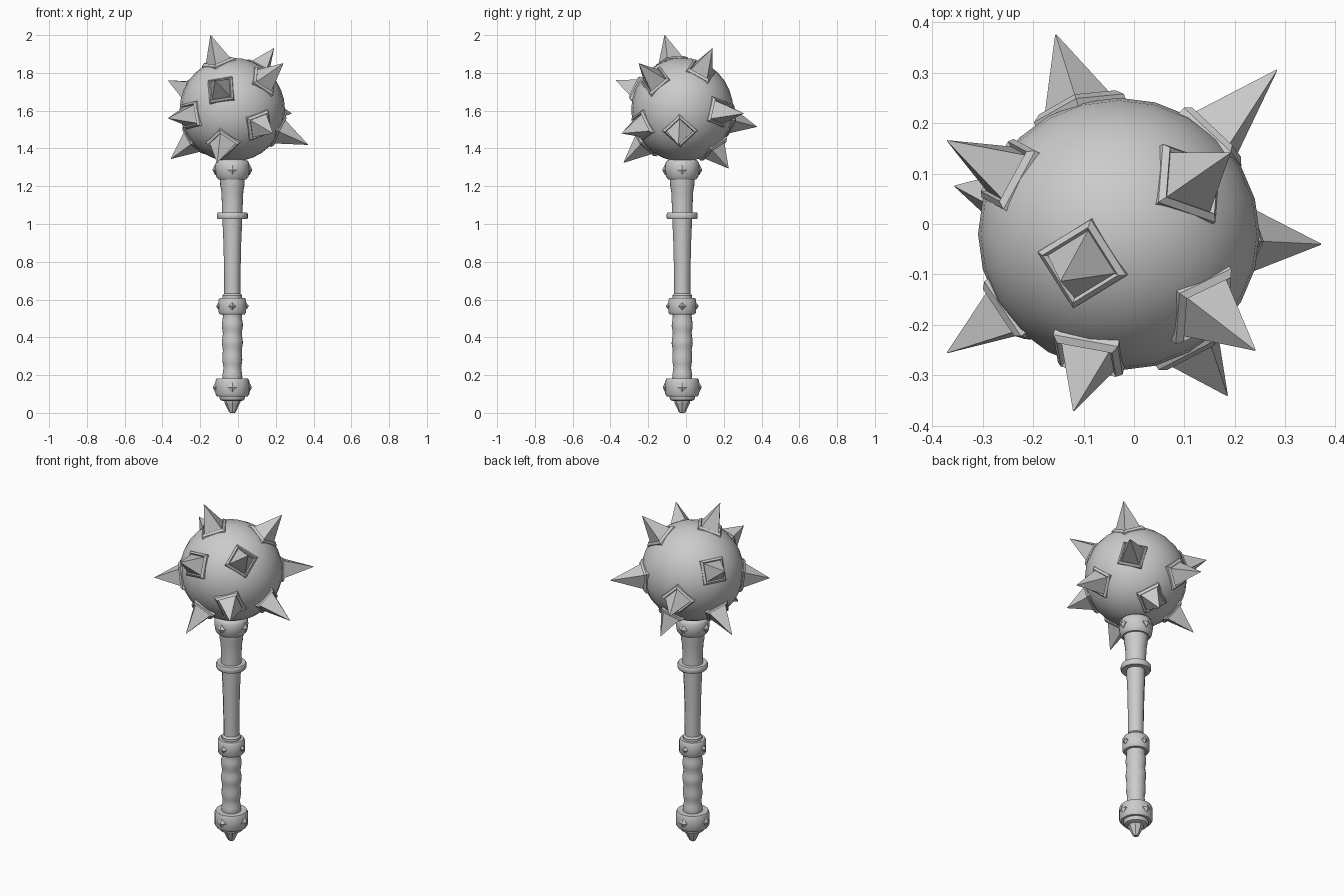
import bpy, bmesh, math
from mathutils import Vector, Matrix

if "Cube" in bpy.data.objects:
    bpy.data.objects.remove(bpy.data.objects["Cube"])

AXIS = Vector((-0.03, -0.02, 0))          # handle centre line
BALL = Vector((-0.03, -0.02, 1.605))      # head centre

steel = bpy.data.materials.new("grey_steel")
steel.diffuse_color = (0.6, 0.6, 0.6, 1)
steel.use_nodes = True
steel.node_tree.nodes["Principled BSDF"].inputs["Base Color"].default_value = steel.diffuse_color


def finish(name, bm, smooth=None):
    bmesh.ops.recalc_face_normals(bm, faces=bm.faces)
    me = bpy.data.meshes.new(name)
    bm.to_mesh(me)
    bm.free()
    me.materials.append(steel)
    ob = bpy.data.objects.new(name, me)
    bpy.context.collection.objects.link(ob)
    if smooth:
        bpy.ops.object.select_all(action='DESELECT')
        ob.select_set(True)
        bpy.context.view_layer.objects.active = ob
        bpy.ops.object.shade_smooth_by_angle(angle=math.radians(smooth))
    return ob


def loft(bm, rings):
    """Bridge equal rings of points and cap both ends."""
    loops = [[bm.verts.new(p) for p in r] for r in rings]
    n = len(loops[0])
    for a, b in zip(loops, loops[1:]):
        for i in range(n):
            j = (i + 1) % n
            bm.faces.new((a[i], a[j], b[j], b[i]))
    bm.faces.new(loops[0])
    bm.faces.new(loops[-1])


def lathe(name, profile, sides=24, smooth=35):
    bm = bmesh.new()
    loft(bm, [[AXIS + Vector((r * math.cos(2 * math.pi * i / sides),
                              r * math.sin(2 * math.pi * i / sides), z))
               for i in range(sides)] for r, z in profile])
    return finish(name, bm, smooth)


def frame(d, roll):
    """Rotation whose z axis is d, with a roll measured from the horizontal."""
    d = d.normalized()
    u = Vector((0, 0, 1)).cross(d).normalized()
    m = Matrix((u, d.cross(u), d)).transposed()
    return m @ Matrix.Rotation(math.radians(roll), 3, 'Z')


def square_loft(name, origin, rot, layers):
    """Pyramid-like stack of squares (half side, height) along the rotated z axis."""
    bm = bmesh.new()
    loft(bm, [[origin + rot @ Vector((x * s, y * s, h))
               for x, y in ((-1, -1), (1, -1), (1, 1), (-1, 1))] for s, h in layers])
    return finish(name, bm)


# Spiked head
bm = bmesh.new()
bmesh.ops.create_uvsphere(bm, u_segments=24, v_segments=16, radius=1,
                          matrix=Matrix.Translation(BALL) @ Matrix.Diagonal((0.279, 0.27, 0.275, 1)))
finish("head_ball", bm, 40)

# Spike tips and the roll of each square base
spikes = [
    (-0.155, 0.375, 1.515, 45), (0.283, 0.305, 1.585, -15), (0.37, -0.04, 1.42, 45),
    (0.24, -0.25, 1.85, 52), (0.185, -0.34, 1.48, 20), (-0.12, -0.37, 1.76, 10),
    (-0.37, -0.255, 1.56, 8), (-0.37, 0.165, 1.76, 0), (-0.355, 0.075, 1.345, 30),
    (0.19, 0.14, 1.93, 42), (-0.145, -0.113, 2.0, -7), (0.01, 0.225, 1.295, 45),
    (-0.11, -0.33, 1.325, 45),
]
for i, (x, y, z, roll) in enumerate(spikes, 1):
    d = Vector((x, y, z)) - BALL
    square_loft(f"spike_{i}", BALL, frame(d, roll),
                [(0.066, 0.23), (0.066, 0.268), (0.056, 0.28), (0.05, 0.272), (0.001, d.length)])

# Pommel point and its seat
lathe("pommel_point", [(0.012, 0.0), (0.018, 0.005), (0.042, 0.055), (0.042, 0.08)], 8, 20)
lathe("pommel_seat", [(0.045, 0.062), (0.062, 0.068), (0.068, 0.08), (0.068, 0.1)])

# Collars and rings
lathe("pommel_collar", [(0.065, 0.088), (0.082, 0.088), (0.09, 0.1), (0.09, 0.168),
                        (0.084, 0.181), (0.045, 0.181)])
lathe("middle_collar", [(0.05, 0.522), (0.066, 0.522), (0.073, 0.532), (0.073, 0.598),
                        (0.067, 0.608), (0.045, 0.608)])
lathe("upper_ring", [(0.045, 1.026), (0.078, 1.026), (0.082, 1.033), (0.082, 1.053),
                     (0.078, 1.06), (0.05, 1.06)])
lathe("head_collar", [(0.055, 1.234), (0.074, 1.236), (0.086, 1.252), (0.092, 1.29),
                      (0.09, 1.32), (0.082, 1.334), (0.06, 1.345)])

# Wrapped grip with soft ridges
lathe("grip", [(0.053 + 0.003 * math.sin(k * 1.25) - 0.003 * (k < 8), 0.17 + 0.018 * k)
               for k in range(21)])

# Shaft and flared neck
lathe("shaft", [(0.052, 0.6), (0.052, 0.622), (0.043, 0.632), (0.043, 0.72), (0.047, 0.9),
                (0.051, 0.99), (0.052, 1.035)], 12)
lathe("neck", [(0.055, 1.05), (0.055, 1.1), (0.058, 1.17), (0.064, 1.205), (0.066, 1.24)])

# Diamond studs around the three collars
for part, r, z in (("pommel", 0.088, 0.135), ("middle", 0.071, 0.565), ("head", 0.09, 1.287)):
    s = 0.014 if part == "middle" else 0.019
    for k in range(4):
        a = k * math.pi / 2
        d = Vector((math.cos(a), math.sin(a), 0))
        square_loft(f"{part}_stud_{k + 1}", AXIS + Vector((0, 0, z)), frame(d, 45),
                    [(s, r - 0.02), (s, r + 0.002), (0.003, r + 0.014)])
